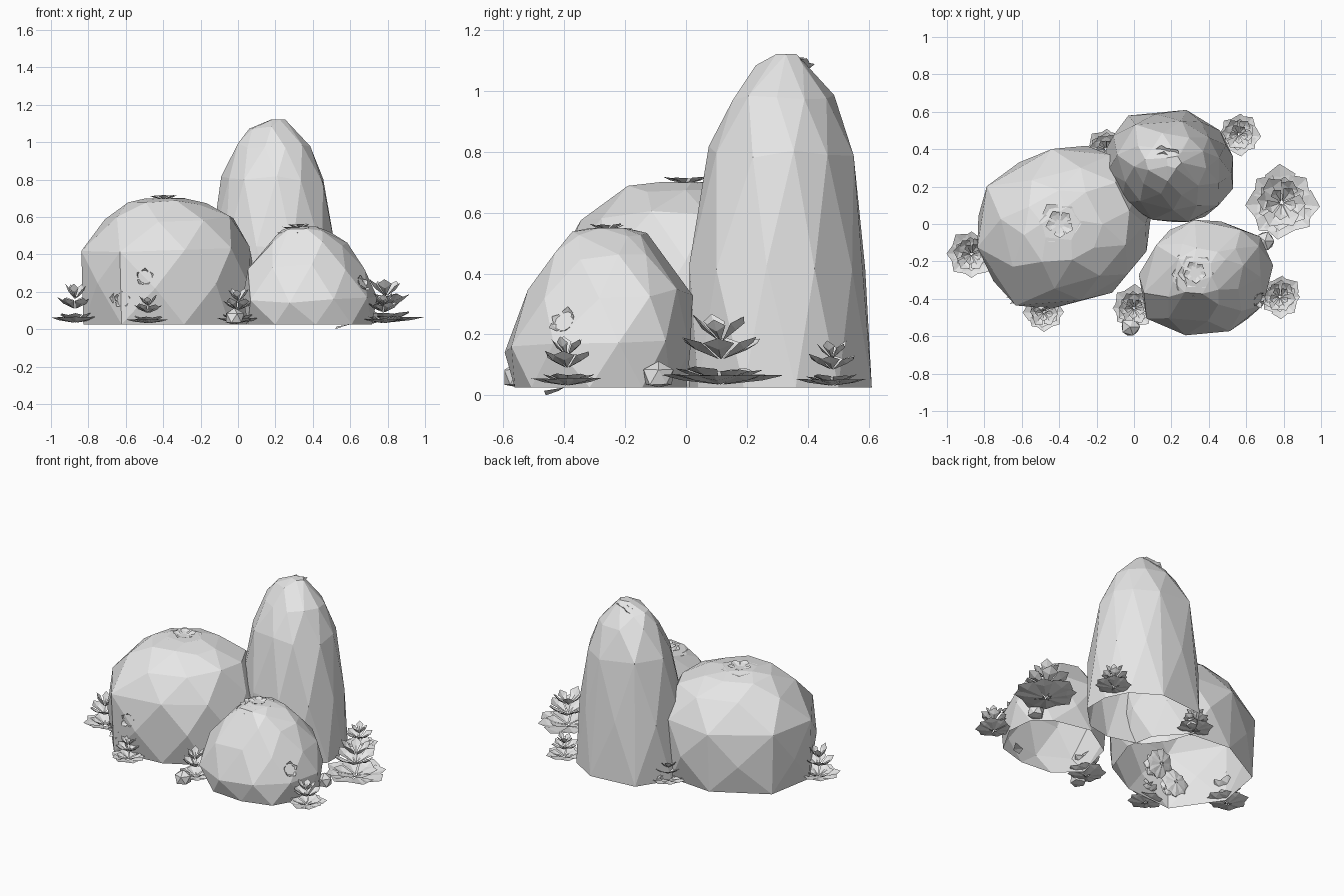
import bpy, bmesh, math, random
from mathutils import Vector, Matrix

random.seed(7)
if "Cube" in bpy.data.objects:
    bpy.data.objects.remove(bpy.data.objects["Cube"])

GROUND = 0.026
stone = bpy.data.materials.new("pale_grey")
stone.use_nodes = True
stone.diffuse_color = (0.8, 0.8, 0.8, 1)
stone.node_tree.nodes["Principled BSDF"].inputs["Base Color"].default_value = (0.8, 0.8, 0.8, 1)


def finish(bm, name):
    mesh = bpy.data.meshes.new(name)
    bm.to_mesh(mesh)
    bm.free()
    mesh.materials.append(stone)
    obj = bpy.data.objects.new(name, mesh)
    bpy.context.collection.objects.link(obj)
    return obj


def hull(bm):
    out = bmesh.ops.convex_hull(bm, input=bm.verts)
    spare = [v for v in out["geom_interior"] + out["geom_unused"]
             if isinstance(v, bmesh.types.BMVert)]
    bmesh.ops.delete(bm, geom=list(set(spare)), context='VERTS')
    bmesh.ops.recalc_face_normals(bm, faces=bm.faces)


def boulder(name, outline, centre, profile):
    """Faceted shell, open below: a plan outline scaled and shifted up a profile."""
    bm = bmesh.new()
    c = Vector(centre)
    pts = [Vector(p) - c for p in outline]
    last = len(profile) - 1
    for i, (z, s, dx, dy) in enumerate(profile):
        for k, p in enumerate(pts):
            if i == last and k % 2:
                continue
            q = p if i % 2 == 0 else (p + pts[k - 1]) * 0.525
            q = c + Vector((dx, dy)) + q * s * (random.uniform(0.98, 1.01) if i else 1)
            dz = random.uniform(-0.02, 0.02) if 0 < i < last else 0
            bm.verts.new((q.x, q.y, z + dz))
    hull(bm)
    bmesh.ops.dissolve_limit(bm, angle_limit=math.radians(7),
                             verts=bm.verts, edges=bm.edges)
    base = [f for f in bm.faces if f.normal.z < -0.95]
    bmesh.ops.delete(bm, geom=base, context='FACES')
    return finish(bm, name)


# Three main rocks
round_rock = boulder(
    "round_rock",
    [(-.78, .21), (-.42, .41), (-.1, .38), (.06, .2), (.1, 0), (0, -.28),
     (-.26, -.42), (-.62, -.45), (-.84, -.13)],
    (-.37, -.02),
    [(GROUND, .93, -.02, 0), (.23, 1.01, 0, 0), (.43, .97, -.02, 0),
     (.59, .74, 0, 0), (.67, .45, -.01, .01), (.7, .22, -.02, .01)])
tall_rock = boulder(
    "tall_rock",
    [(-.03, .58), (.28, .61), (.46, .5), (.53, .36), (.53, .19), (.38, .04),
     (.22, .01), (0, .07), (-.1, .2), (-.16, .38)],
    (.19, .33),
    [(GROUND, 1, 0, 0), (.43, .97, -.01, -.01), (.8, .8, -.005, 0),
     (.99, .56, 0, 0), (1.07, .32, -.02, 0), (1.12, .12, .02, .005)])
small_rock = boulder(
    "small_rock",
    [(0, -.42), (.08, -.12), (.32, .03), (.6, -.03), (.71, -.13), (.73, -.32),
     (.61, -.53), (.4, -.59), (.16, -.57)],
    (.36, -.28),
    [(GROUND, .91, .02, 0), (.16, 1.01, 0, 0), (.33, .87, 0, .03),
     (.45, .6, 0, .025), (.52, .4, -.01, .03), (.55, .2, -.01, .03)])

# Pebbles
for i, (x, y, r) in enumerate([(-.02, -.55, .055), (.7, -.09, .055), (-.1, .43, .04)]):
    bm = bmesh.new()
    bmesh.ops.create_icosphere(bm, subdivisions=1, radius=r)
    for v in bm.verts:
        v.co = v.co * random.uniform(0.9, 1.1) + Vector((x, y, GROUND + r * 0.6))
        v.co.z = max(v.co.z, GROUND)
    hull(bm)
    finish(bm, f"pebble_{i + 1}")


def leaf(bm, base, along, side, lift, length, width):
    """Broad blunt leaf folded along its midrib."""
    root = bm.verts.new(base)
    rib = bm.verts.new(base + along * length * 0.64 + lift * 0.45)
    tip = bm.verts.new(base + along * length + lift)
    for s in (-1, 1):
        edge = bm.verts.new(base + along * length * 0.7 + side * s * width
                            + lift * 0.66 + Vector((0, 0, length * 0.06)))
        bm.faces.new((root, rib, edge) if s > 0 else (root, edge, rib))
        bm.faces.new((rib, tip, edge) if s > 0 else (rib, edge, tip))


def succulent(name, origin, radius, height, axis=Vector((0, 0, 1))):
    """Stacked rosettes along an axis: flat ones below, upright ones above."""
    bm = bmesh.new()
    # leaf count, reach, start height, rise
    tiers = [(8, 1, .04, .15), (6, .74, .08, .2), (6, .72, .38, .34), (5, .46, .62, .38)]
    for t, (count, r, z, rise) in enumerate(tiers):
        for k in range(count):
            a = math.tau * k / count + t * 0.5 + random.uniform(-.12, .12)
            along = Vector((math.cos(a), math.sin(a), 0))
            side = Vector((-along.y, along.x, 0))
            reach = radius * r * random.uniform(.88, 1.04)
            base = Vector((0, 0, z * height)) + along * reach * 0.06
            lift = Vector((0, 0, rise * height * random.uniform(.75, 1)))
            leaf(bm, base, along, side, lift, reach * 0.94, reach * 0.4)
    turn = axis.to_track_quat('Z', 'Y').to_matrix().to_4x4()
    bm.transform(Matrix.Translation(origin) @ turn)
    return finish(bm, name)


# Plants on the ground: x, y, radius, height
plants = [(-.87, -.16, .135, .22), (-.48, -.47, .115, .16), (.0, -.45, .125, .2),
          (.78, -.39, .12, .17), (.79, .115, .2, .245), (.56, .48, .12, .155),
          (-.15, .4, .12, .15)]
for i, (x, y, radius, height) in enumerate(plants):
    succulent(f"succulent_{i + 1}", Vector((x, y, GROUND)), radius, height)

# Plants sunk into the rocks, only their leaf tips showing; last value is the sinking
sunk = [("round_rock_crown", round_rock, (-.4, 0, 2), (0, 0, -1), .17, .06, .7),
        ("tall_rock_crown", tall_rock, (.14, .29, 2), (0, 0, -1), .13, .06, 1.2),
        ("small_rock_crown", small_rock, (.33, -.26, 2), (0, 0, -1), .14, .06, .75),
        ("round_rock_front", round_rock, (-.5, -2, .28), (0, 1, 0), .11, .13, .85),
        ("round_rock_corner", round_rock, (-.62, -2, .16), (0, 1, 0), .1, .12, .9),
        ("small_rock_side", small_rock, (2, -.4, .24), (-1, 0, 0), .11, .13, .8)]
for name, rock, start, direction, radius, height, depth in sunk:
    hit, point, normal, index = rock.ray_cast(Vector(start), Vector(direction))
    if hit:
        succulent(name + "_plant", point - normal * height * depth, radius, height, normal)

# One low leaf reaching down to the floor
bm = bmesh.new()
leaf(bm, Vector((.6, -.4, GROUND)), Vector((-.8, -.6, 0)), Vector((.6, -.8, 0)),
     Vector((0, 0, -GROUND)), .1, .03)
finish(bm, "drooping_leaf")
